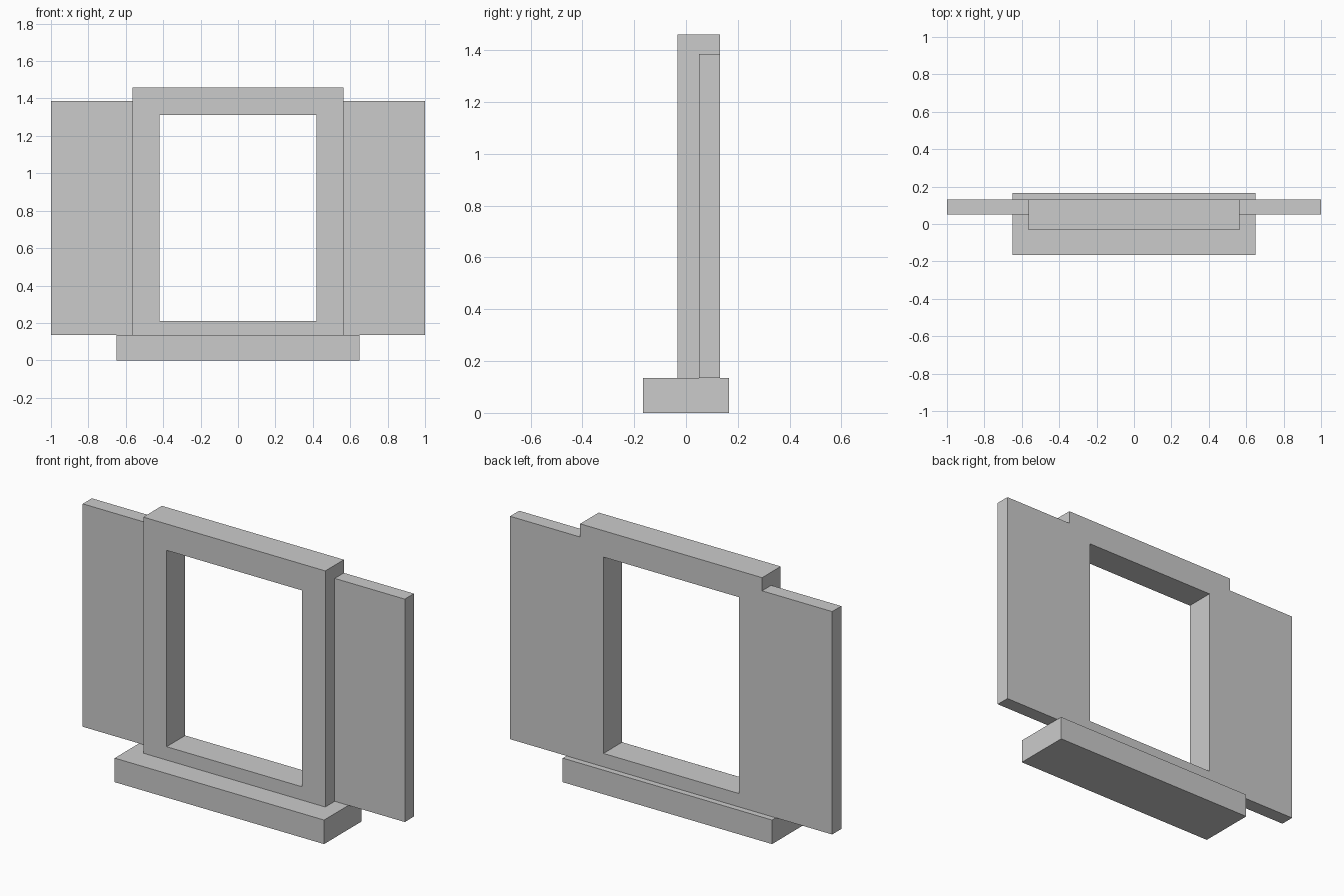
import bpy, bmesh

if "Cube" in bpy.data.objects:
    bpy.data.objects.remove(bpy.data.objects["Cube"])


def finish(name, bm):
    bmesh.ops.recalc_face_normals(bm, faces=bm.faces)
    mesh = bpy.data.meshes.new(name)
    bm.to_mesh(mesh)
    bm.free()
    ob = bpy.data.objects.new(name, mesh)
    bpy.context.collection.objects.link(ob)
    return ob


def box(name, x, y, z):
    bm = bmesh.new()
    bmesh.ops.create_cube(bm, size=1)
    for v in bm.verts:
        v.co = [r[0] if c < 0 else r[1] for c, r in zip(v.co, (x, y, z))]
    return finish(name, bm)


def rect_frame(name, outer, inner, y):
    """Rectangular ring in the xz plane, extruded along y."""
    bm = bmesh.new()
    loops = [[bm.verts.new((px, y[0], pz))
              for px, pz in ((-hw, z0), (hw, z0), (hw, z1), (-hw, z1))]
             for hw, z0, z1 in (outer, inner)]
    a, b = loops
    for i in range(4):
        j = (i + 1) % 4
        bm.faces.new((a[i], a[j], b[j], b[i]))
    ext = bmesh.ops.extrude_face_region(bm, geom=bm.faces[:], use_keep_orig=True)
    new = [g for g in ext["geom"] if isinstance(g, bmesh.types.BMVert)]
    bmesh.ops.translate(bm, verts=new, vec=(0, y[1] - y[0], 0))
    return finish(name, bm)


BASE_TOP, BACK = 0.135, 0.132

# Sill block the window stands on
box("sill", (-0.65, 0.65), (-0.165, 0.165), (0, BASE_TOP))

# Window surround with open centre
rect_frame("window_frame", (0.565, BASE_TOP, 1.46), (0.42, 0.21, 1.312),
           (-0.033, BACK))

# Thin side panels, flush with the back of the frame
for side, x in (("left", (-1.0, -0.565)), ("right", (0.565, 1.0))):
    box(side + "_side_panel", x, (0.051, BACK), (BASE_TOP, 1.386))
